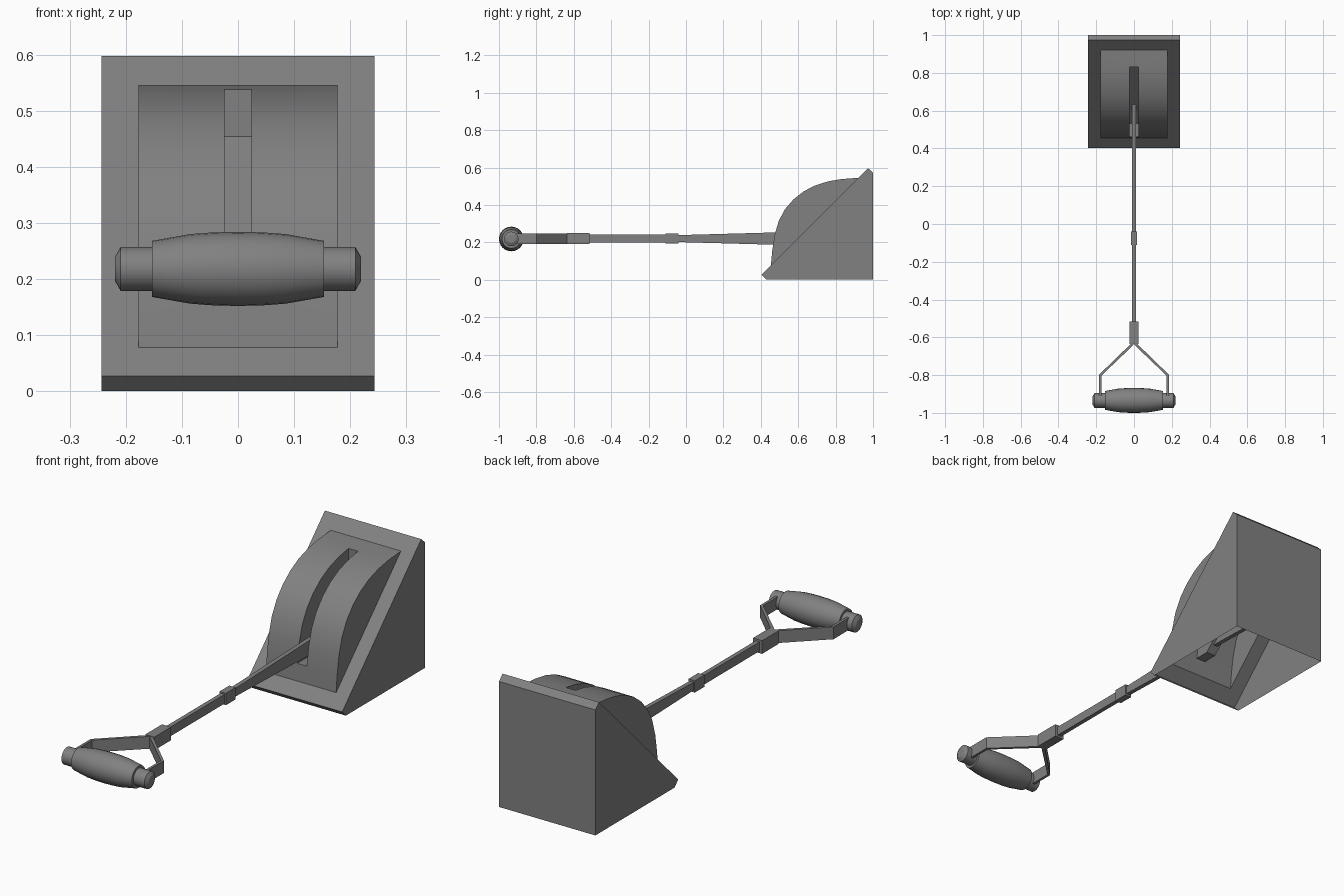
import bpy, bmesh, math
from mathutils import Vector

if "Cube" in bpy.data.objects:
    bpy.data.objects.remove(bpy.data.objects["Cube"])

GREY = (0.22, 0.22, 0.22, 1)
metal = bpy.data.materials.new("dark grey metal")
metal.use_nodes = True
metal.diffuse_color = GREY
metal.node_tree.nodes["Principled BSDF"].inputs["Base Color"].default_value = GREY


def finish(name, bm, smooth=False):
    bmesh.ops.remove_doubles(bm, verts=bm.verts, dist=0.0005)
    bmesh.ops.recalc_face_normals(bm, faces=bm.faces)
    mesh = bpy.data.meshes.new(name)
    bm.to_mesh(mesh)
    bm.free()
    obj = bpy.data.objects.new(name, mesh)
    bpy.context.collection.objects.link(obj)
    mesh.materials.append(metal)
    if smooth:
        bpy.ops.object.select_all(action='DESELECT')
        obj.select_set(True)
        bpy.context.view_layer.objects.active = obj
        bpy.ops.object.shade_smooth_by_angle(angle=math.radians(30))
    return obj


def face(bm, points):
    bm.faces.new([bm.verts.new(p) for p in points])


def strip(bm, x0, x1, profile):
    """Sweep a (y, z) profile across x as a row of quads."""
    for (ya, za), (yb, zb) in zip(profile, profile[1:]):
        face(bm, [(x0, ya, za), (x1, ya, za), (x1, yb, zb), (x0, yb, zb)])


def bar(name, y0, y1, half_w, h0, h1):
    """Box along y, with half heights h0 and h1 at its ends."""
    bm = bmesh.new()
    bmesh.ops.create_cube(bm, size=2)
    for v in bm.verts:
        end = v.co.y > 0
        v.co = Vector((v.co.x * half_w, y1 if end else y0,
                       AXIS_Z + v.co.z * (h1 if end else h0)))
    return finish(name, bm)


AXIS_Z = 0.22
SLOPE = 0.376          # sloped face: y = z + SLOPE
WIDE, DRUM, SLOT = 0.243, 0.177, 0.024


def on_slope(z):
    return (z + SLOPE, z)


# Wedge housing: sides, back and chamfers, open underneath
lip, crest = on_slope(0.027), on_slope(0.597)
outline = [(0.43, 0), lip, crest, (1, 0.572), (1, 0)]
bm = bmesh.new()
for x in (-WIDE, WIDE):
    face(bm, [(x, y, z) for y, z in outline])
strip(bm, -WIDE, WIDE, outline[:2])
strip(bm, -WIDE, WIDE, outline[2:])
# Sloped frame around the drum opening
low, high = on_slope(0.078), on_slope(0.545)
strip(bm, -WIDE, WIDE, [lip, low])
strip(bm, -WIDE, WIDE, [high, crest])
for s in (-1, 1):
    strip(bm, s * DRUM, s * WIDE, [low, high])
finish("wedge_housing", bm)

# Curved drum cover with a slot for the lever
slot_arc = [(0.461, 0.155), (0.474, 0.24), (0.496, 0.315), (0.53, 0.378),
            (0.575, 0.43), (0.63, 0.473), (0.69, 0.504), (0.76, 0.526),
            (0.83, 0.538)]
arc = [low] + slot_arc + [high]
bm = bmesh.new()
for s in (-1, 1):
    strip(bm, s * SLOT, s * DRUM, arc)
    face(bm, [(s * DRUM, y, z) for y, z in arc])
strip(bm, -SLOT, SLOT, arc[:2])
strip(bm, -SLOT, SLOT, arc[-2:])
finish("drum_cover", bm, smooth=True)

# Channel behind the slot, with its floor on the slope
floor = [on_slope(0.155), (0.83, 0.83 - SLOPE)]
bm = bmesh.new()
for x in (-SLOT, SLOT):
    face(bm, [(x, y, z) for y, z in slot_arc + floor[::-1]])
strip(bm, -SLOT, SLOT, [slot_arc[0]] + floor + [slot_arc[-1]])
finish("slot_channel", bm)

# Lever shaft, collar and fork socket
bar("lever_blade", -0.06, 0.8, 0.01, 0.018, 0.042)
bar("lever_shaft", -0.54, -0.06, 0.01, 0.021, 0.021)
bar("lever_collar", -0.11, -0.04, 0.016, 0.027, 0.027)
bar("fork_socket", -0.635, -0.515, 0.023, 0.03, 0.03)

# Fork arms: bent flat straps, mirrored
GRIP_Y = -0.934
outer = [(0.012, -0.63), (0.185, -0.798), (0.185, GRIP_Y)]
inner = [(0.173, GRIP_Y), (0.173, -0.803), (0, -0.638)]
for side, s in (("left", 1), ("right", -1)):
    bm = bmesh.new()
    base = bm.faces.new([bm.verts.new((s * x, y, AXIS_Z - 0.028))
                         for x, y in outer + inner])
    top = bmesh.ops.extrude_face_region(bm, geom=[base])["geom"]
    bmesh.ops.translate(bm, vec=(0, 0, 0.056),
                        verts=[v for v in top if isinstance(v, bmesh.types.BMVert)])
    finish("fork_arm_" + side, bm)

# Barrel grip turned about the x axis
half = [(0, 0.066), (0.045, 0.065), (0.085, 0.062), (0.153, 0.05),
        (0.153, 0.039), (0.209, 0.039), (0.219, 0.022), (0.219, 0)]
profile = [(-x, r) for x, r in half[:0:-1]] + half
bm = bmesh.new()
verts = [bm.verts.new((x, GRIP_Y, AXIS_Z - 0.002 + r)) for x, r in profile]
edges = [bm.edges.new(pair) for pair in zip(verts, verts[1:])]
bmesh.ops.spin(bm, geom=verts + edges, cent=(0, GRIP_Y, AXIS_Z - 0.002),
               axis=(1, 0, 0), angle=2 * math.pi, steps=24)
finish("barrel_grip", bm, smooth=True)
